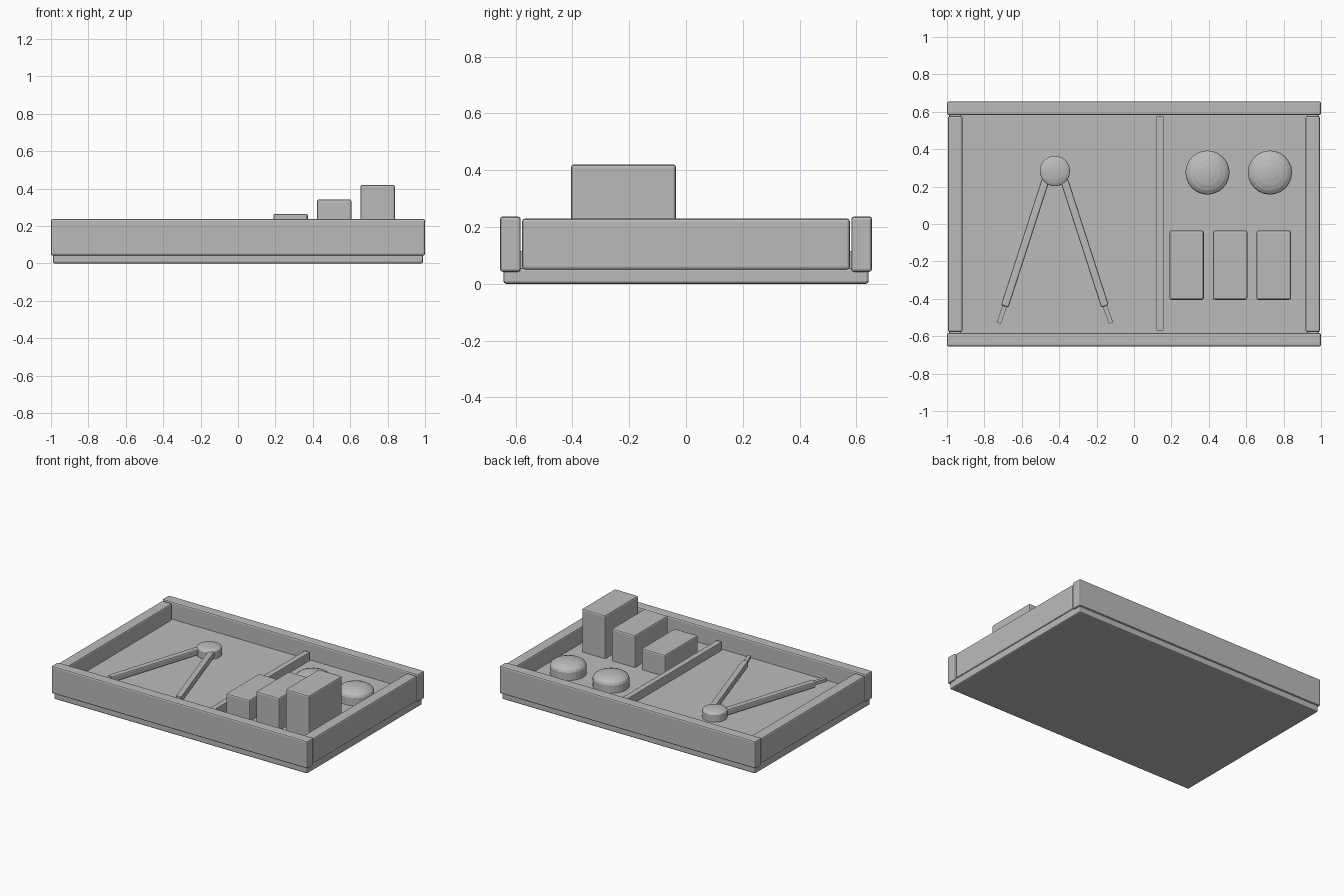
import bpy, bmesh, math
from mathutils import Vector

if "Cube" in bpy.data.objects:
    bpy.data.objects.remove(bpy.data.objects["Cube"])

GREY = (0.5, 0.5, 0.5, 1)
mat = bpy.data.materials.new("plain grey")
mat.use_nodes = True
mat.diffuse_color = GREY
mat.node_tree.nodes["Principled BSDF"].inputs["Base Color"].default_value = GREY


def finish(name, bm):
    bmesh.ops.recalc_face_normals(bm, faces=bm.faces)
    mesh = bpy.data.meshes.new(name)
    bm.to_mesh(mesh)
    bm.free()
    mesh.materials.append(mat)
    obj = bpy.data.objects.new(name, mesh)
    bpy.context.collection.objects.link(obj)
    return obj


def box(name, x, y, z, bevel=0.01):
    """Bevelled box from (low, high) ranges on each axis."""
    bm = bmesh.new()
    bmesh.ops.create_cube(bm, size=1)
    for v in bm.verts:
        v.co = [(r[0] + r[1]) / 2 + c * (r[1] - r[0]) for r, c in zip((x, y, z), v.co)]
    obj = finish(name, bm)
    if bevel:
        mod = obj.modifiers.new("Bevel", "BEVEL")
        mod.width, mod.segments = bevel, 2
    return obj


def lathe(name, centre, profile, sides=24):
    """Spin an (r, z) profile around the vertical through centre."""
    bm = bmesh.new()
    verts = [bm.verts.new((r, 0, z)) for r, z in profile]
    edges = [bm.edges.new(pair) for pair in zip(verts, verts[1:])]
    bmesh.ops.spin(bm, geom=verts + edges, cent=(0, 0, 0), axis=(0, 0, 1),
                   angle=math.tau, steps=sides)
    bmesh.ops.remove_doubles(bm, verts=bm.verts, dist=0.0005)
    obj = finish(name, bm)
    obj.location = (*centre, 0)
    return obj


def button(name, centre, radius, low, rim, top):
    """Short cylinder capped by a shallow dome."""
    dome = [(radius * math.cos(a), rim + (top - rim) * math.sin(a))
            for a in (math.pi / 2 * i / 5 for i in range(6))]
    return lathe(name, centre, [(0, low), (radius, low)] + dome)


def bar(name, start, end, width, low, high, bevel):
    """Bevelled bar lying between two points."""
    a, b = Vector(start), Vector(end)
    half = (b - a).length / 2
    obj = box(name, (-half, half), (-width / 2, width / 2), (low, high), bevel)
    obj.location = (*((a + b) / 2), 0)
    obj.rotation_euler.z = math.atan2(b.y - a.y, b.x - a.x)
    return obj


# Tray: base, floor, four walls and a divider
FLOOR = 0.115
box("base", (-0.99, 0.99), (-0.643, 0.643), (0, 0.056))
box("floor", (-0.93, 0.93), (-0.6, 0.6), (0.05, FLOOR), 0)
for side, s in (("right", -1), ("left", 1)):
    box(side + "_wall", sorted((s * 0.917, s * 0.995)), (-0.577, 0.577), (0.05, 0.23))
for side, s in (("front", -1), ("back", 1)):
    box(side + "_wall", (-1, 1), sorted((s * 0.582, s * 0.655)), (0.042, 0.237))
box("divider", (0.119, 0.159), (-0.57, 0.575), (0.09, 0.175), 0.004)

# Three blocks of rising height
for i, top in enumerate((0.265, 0.342, 0.42)):
    x = 0.281 + i * 0.233
    box(f"block_{i + 1}", (x - 0.092, x + 0.092), (-0.405, -0.035), (0.1, top))

# Two domed discs
for side, x in (("right", 0.393), ("left", 0.727)):
    button(side + "_disc", (x, 0.275), 0.118, 0.1, 0.17, 0.215)

# Pair of dividers: hinge, legs and points
HINGE_X = -0.423
button("hinge", (HINGE_X, 0.283), 0.081, 0.11, 0.165, 0.185)
for side, s in (("right", -1), ("left", 1)):
    ankle = (HINGE_X + s * 0.268, -0.44)
    bar(side + "_leg", (HINGE_X + s * 0.045, 0.25), ankle, 0.042, 0.125, 0.168, 0.008)
    bar(side + "_point", ankle, (HINGE_X + s * 0.3, -0.53), 0.024, 0.138, 0.16, 0)
